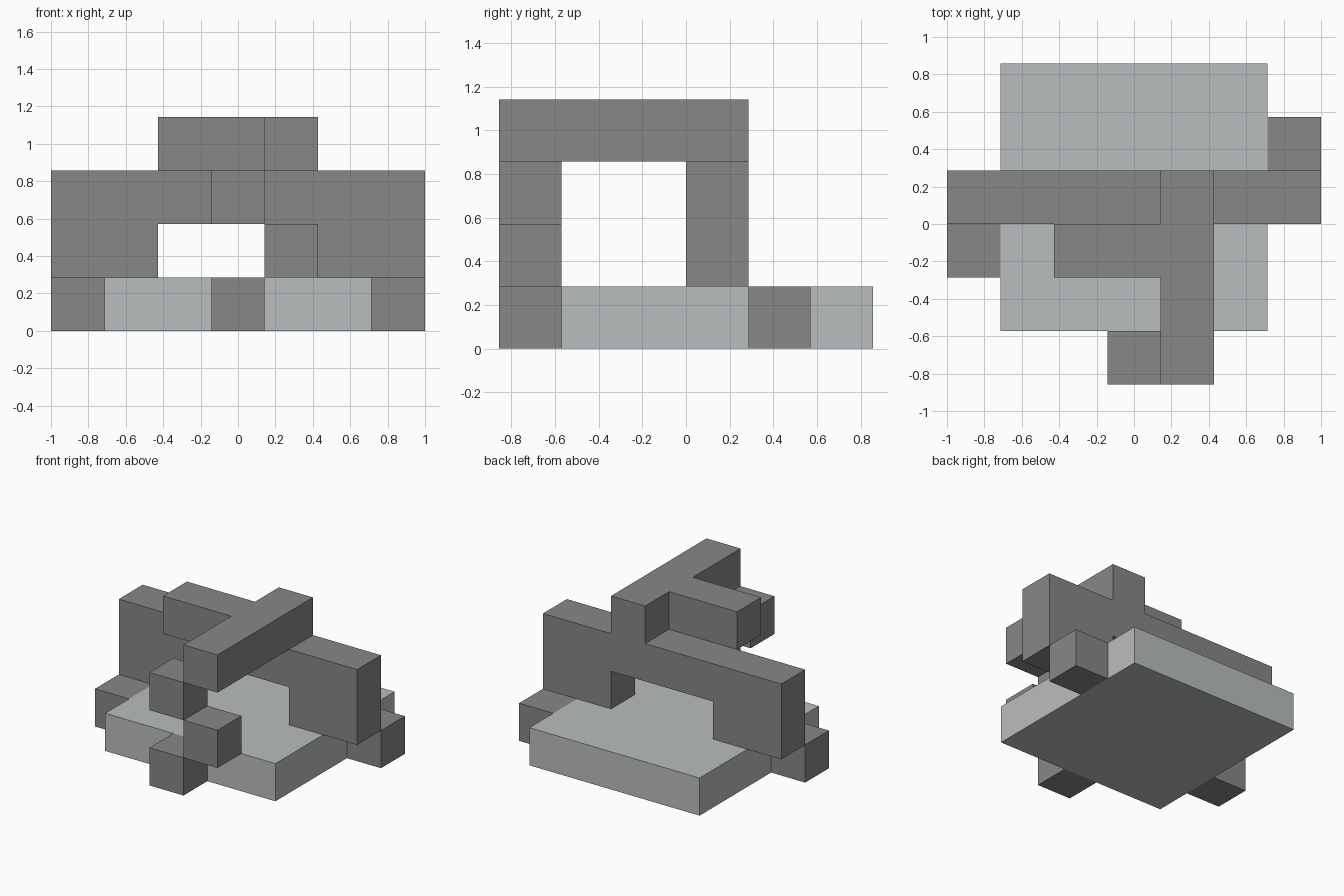
import bpy
import bmesh
from mathutils import Vector

default = bpy.data.objects.get("Cube")
if default:
    bpy.data.objects.remove(default, do_unlink=True)

CELL = 2 / 7                        # one block of the 7 x 6 x 4 lattice
ORIGIN = Vector((-3.5, -3, 0))      # lattice corner, in cells


def make_material(name, color):
    mat = bpy.data.materials.new(name)
    mat.use_nodes = True
    mat.diffuse_color = color
    mat.node_tree.nodes["Principled BSDF"].inputs["Base Color"].default_value = color
    return mat


dark_grey = make_material("dark_grey", (0.242, 0.242, 0.242, 1))
light_grey = make_material("light_grey", (0.49, 0.515, 0.51, 1))


def prism(name, outline, depth, mat):
    """Extrude a flat outline, given in cells, along the depth vector."""
    bm = bmesh.new()
    verts = [bm.verts.new((ORIGIN + Vector(p)) * CELL) for p in outline]
    face = bm.faces.new(verts)
    extruded = bmesh.ops.extrude_face_region(bm, geom=[face], use_keep_orig=True)
    moved = [v for v in extruded["geom"] if isinstance(v, bmesh.types.BMVert)]
    bmesh.ops.translate(bm, verts=moved, vec=Vector(depth) * CELL)
    bmesh.ops.recalc_face_normals(bm, faces=bm.faces)
    mesh = bpy.data.meshes.new(name)
    bm.to_mesh(mesh)
    bm.free()
    mesh.materials.append(mat)
    obj = bpy.data.objects.new(name, mesh)
    bpy.context.collection.objects.link(obj)
    return obj


def block(name, x, y, z, mat, size=(1, 1, 1)):
    w, d, h = size
    outline = [(x, y, z), (x + w, y, z), (x + w, y + d, z), (x, y + d, z)]
    return prism(name, outline, (0, 0, h), mat)


# Base slab
block("base_slab", 1, 1, 0, light_grey, (5, 5, 1))

# Wall with a doorway
arch = [(0, 1), (2, 1), (2, 2), (5, 2), (5, 1), (7, 1), (7, 3), (0, 3)]
prism("arch_wall", [(x, 3, z) for x, z in arch], (0, 1, 0), dark_grey)

# Roof beam with a side arm
beam = [(4, 0), (5, 0), (5, 4), (4, 4), (4, 3), (2, 3), (2, 2), (4, 2)]
prism("roof_beam", [(x, y, 3) for x, y in beam], (0, 0, 1), dark_grey)

# Zigzag column under the front of the beam
for level, x in enumerate((3, 4, 3)):
    block(f"column_block_{level + 1}", x, 0, level, dark_grey)

# Side blocks on the ground
block("right_side_block", 0, 2, 0, dark_grey)
block("left_side_block", 6, 4, 0, dark_grey)
